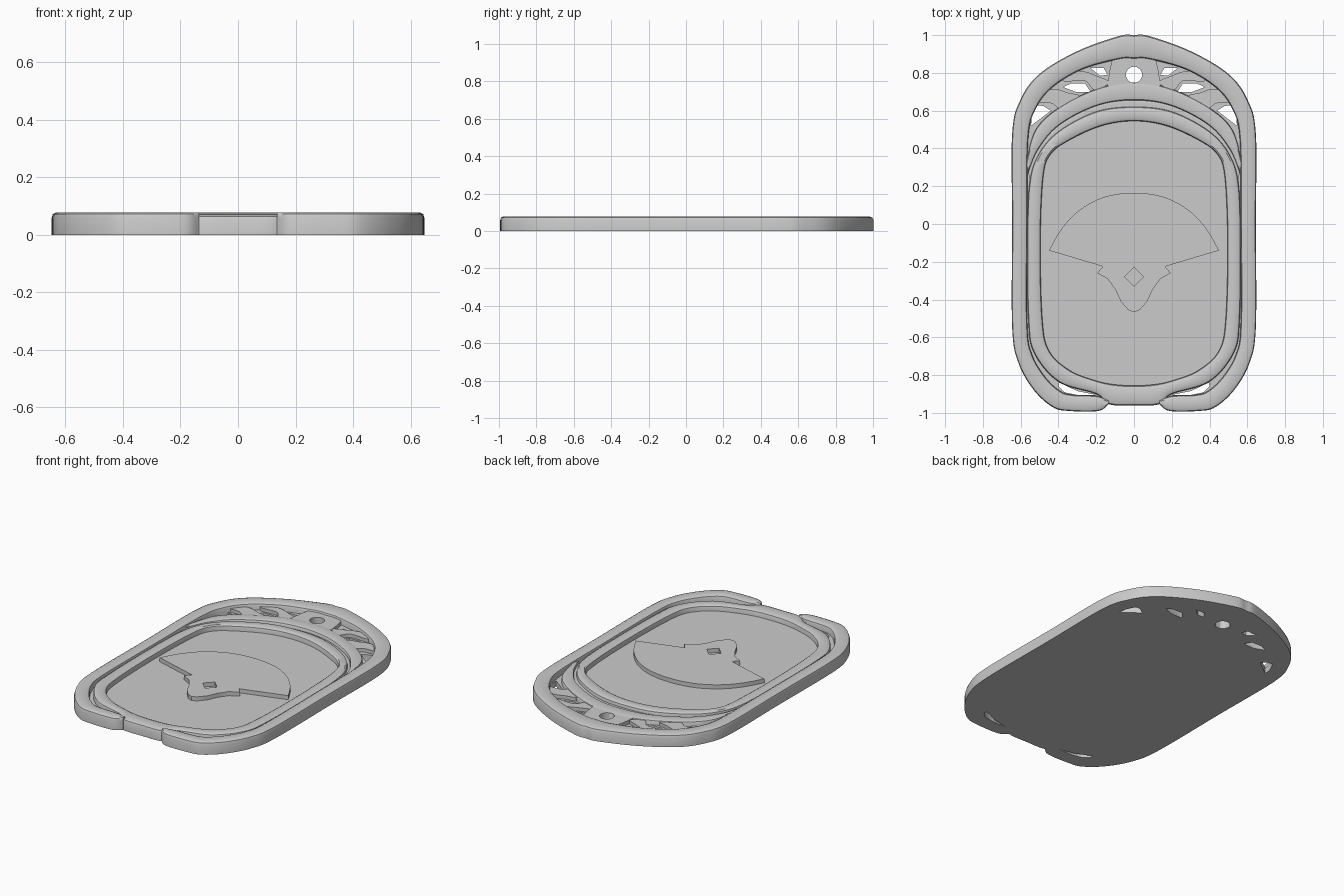
import bpy
from mathutils import Vector

cube = bpy.data.objects.get("Cube")
if cube:
    bpy.data.objects.remove(cube)

grey = bpy.data.materials.new("light_grey")
grey.use_nodes = True
grey.diffuse_color = (0.6, 0.6, 0.6, 1)
grey.node_tree.nodes["Principled BSDF"].inputs["Base Color"].default_value = (0.6, 0.6, 0.6, 1)


def flip(points):
    return [(-x, y) for x, y in points]


def path(half):
    """Open symmetric path: left end, top centre, right end."""
    return flip(half[:0:-1]) + half


def loop(half):
    """Closed symmetric outline; both ends of the half lie on x = 0."""
    return half + flip(half[-2:0:-1])


def spline(points, closed=True, steps=8):
    """Smooth curve through the points."""
    p = [Vector(q) for q in points]
    n = len(p)

    def at(i):
        return p[i % n] if closed else p[max(0, min(n - 1, i))]

    out = []
    for i in range(n if closed else n - 1):
        a, b, c, d = (at(i + k) for k in (-1, 0, 1, 2))
        for s in range(steps):
            t = s / steps
            out.append(b + t * (c - a) / 2 + t * t * (a - 2.5 * b + 2 * c - d / 2)
                       + t ** 3 * (1.5 * (b - c) + (d - a) / 2))
    return out if closed else out + [p[-1]]


def finish(obj, angle=0.6):
    obj.data.materials.clear()
    obj.data.materials.append(grey)
    bpy.ops.object.select_all(action='DESELECT')
    obj.select_set(True)
    bpy.context.view_layer.objects.active = obj
    bpy.ops.object.shade_smooth_by_angle(angle=angle)


def band(name, outer, inner, top, closed, roundness=0.02):
    """Moulding lofted between two matching outlines, with rounded upper edges."""
    low, mid = top - roundness, top - roundness * 0.3
    section = [(0, 0), (0, low), (.05, mid), (.2, top), (.8, top), (.95, mid), (1, low), (1, 0)]
    outer, inner = spline(outer, closed), spline(inner, closed)
    n, m = len(outer), len(section)
    verts = [(*a.lerp(b, t), z) for a, b in zip(outer, inner) for t, z in section]
    faces = []
    for i in range(n if closed else n - 1):
        j = (i + 1) % n
        for k in range(m):
            l = (k + 1) % m
            faces.append((i * m + k, i * m + l, j * m + l, j * m + k))
    if not closed:
        faces += [tuple(range(m))[::-1], tuple(range((n - 1) * m, n * m))]
    mesh = bpy.data.meshes.new(name)
    mesh.from_pydata(verts, [], faces)
    # Paths run left to right, so the section order faces outward after a flip
    mesh.flip_normals()
    mesh.update()
    if sum(f.normal.z * f.area for f in mesh.polygons if f.center.z > low) < 0:
        mesh.flip_normals()
    obj = bpy.data.objects.new(name, mesh)
    bpy.context.collection.objects.link(obj)
    finish(obj)


def plate(name, outlines, bottom, top):
    """Flat slab; the first outline is the edge and the others are holes."""
    curve = bpy.data.curves.new(name, 'CURVE')
    curve.dimensions, curve.fill_mode = '2D', 'BOTH'
    curve.extrude = (top - bottom) / 2
    for outline in outlines:
        s = curve.splines.new('POLY')
        s.points.add(len(outline) - 1)
        for point, q in zip(s.points, outline):
            point.co = (q[0], q[1], 0, 1)
        s.use_cyclic_u = True
    obj = bpy.data.objects.new(name, curve)
    obj.location.z = (top + bottom) / 2
    bpy.context.collection.objects.link(obj)
    bpy.ops.object.select_all(action='DESELECT')
    obj.select_set(True)
    bpy.context.view_layer.objects.active = obj
    bpy.ops.object.convert(target='MESH')
    finish(bpy.context.object)


def circle(r, y):
    k = 0.7071 * r
    return spline([(r, y), (k, y + k), (0, y + r), (-k, y + k),
                   (-r, y), (-k, y - k), (0, y - r), (k, y - k)], steps=4)


# Outer frame, open at the bottom
frame_out = [(0, 1), (.08, .995), (.3, .915), (.5, .795), (.6, .66), (.645, .48), (.645, 0),
             (.645, -.55), (.61, -.74), (.53, -.88), (.43, -.97), (.34, -.99), (.19, -.99), (.135, -.955)]
frame_in = [(0, .875), (.08, .872), (.27, .82), (.43, .725), (.52, .61), (.56, .45), (.565, 0),
            (.565, -.53), (.54, -.69), (.47, -.81), (.39, -.885), (.32, -.905), (.2, -.91), (.135, -.935)]
band("outer_frame", path(frame_out), path(frame_in), .078, False)

# Base plate with its openings
hang_hole = circle(.043, .79)
openings = [
    [(.14, .79), (.16, .825), (.23, .825), (.18, .785)],
    [(.23, .70), (.26, .745), (.33, .745), (.375, .725), (.31, .70)],
    [(.44, .60), (.48, .625), (.525, .63), (.54, .58), (.545, .52)],
    [(.2, -.905), (.3, -.885), (.395, -.84), (.4, -.86), (.365, -.892), (.3, -.905)],
]
base_half = [(x * .99, y * .99) for x, y in frame_out[:-1]] + [(.14, -.95), (0, -.95)]
edge = [q for q in spline(path(base_half[:-1]), False)]
holes = openings + [flip(h) for h in openings]
plate("base_plate", [edge, hang_hole] + holes, 0, .036)

# Inner ring around the recessed panel
ring_out = [(0, .62), (.2, .595), (.4, .49), (.51, .36), (.555, .2), (.565, -.1), (.56, -.5),
            (.53, -.68), (.4, -.835), (.2, -.9), (.13, -.955), (0, -.96)]
ring_in = [(0, .545), (.17, .52), (.34, .445), (.44, .37), (.48, .25), (.495, -.1), (.485, -.5),
           (.45, -.67), (.34, -.775), (.2, -.83), (.1, -.85), (0, -.855)]
band("inner_ring", loop(ring_out), loop(ring_in), .07, True)

# Arch above the ring, with a lower shelf between them
arch_out = [(0, .75), (.2, .715), (.4, .615), (.52, .5), (.57, .33)]
arch_in = [(0, .655), (.2, .625), (.4, .52), (.51, .39), (.56, .27)]
shelf_in = [(0, .6), (.2, .57), (.38, .47), (.49, .35), (.54, .2)]
band("arch", path(arch_out), path(arch_in), .065, False, .012)
band("arch_shelf", path(arch_in), path(shelf_in), .046, False, .002)

# Hanging tab with a round hole
tab = spline([(0, .89), (.1, .88), (.125, .83), (.14, .73), (0, .73)][:4], False)
plate("hanging_tab", [[tuple(q) for q in tab] + flip(tab[:0:-1]), hang_hole], 0, .062)

# Leaf ornaments on both sides of the tab
leaves = {
    "upper_leaf": [(.13, .75), (.2, .785), (.28, .81), (.37, .79), (.37, .755), (.26, .757), (.21, .71)],
    "lower_leaf": [(.29, .675), (.35, .695), (.43, .715), (.53, .68), (.53, .645), (.44, .64), (.38, .61)],
}
for name, outline in leaves.items():
    plate(name + "_left", [spline(outline, steps=5)], 0, .058)
    plate(name + "_right", [spline(flip(outline), steps=5)], 0, .058)

# Raised fan emblem with a diamond opening
fan = spline(path([(0, .165), (.15, .145), (.28, .08), (.38, -.02), (.45, -.14)]), False)
tail = [(.165, -.225), (.195, -.26), (.14, -.29), (.1, -.345), (.07, -.41), (.03, -.455)]
emblem = [tuple(q) for q in fan] + tail + [(0, -.467)] + flip(tail[::-1])
diamond = [(.05, -.28), (0, -.23), (-.05, -.28), (0, -.33)]
plate("fan_emblem", [emblem, diamond], .03, .062)
